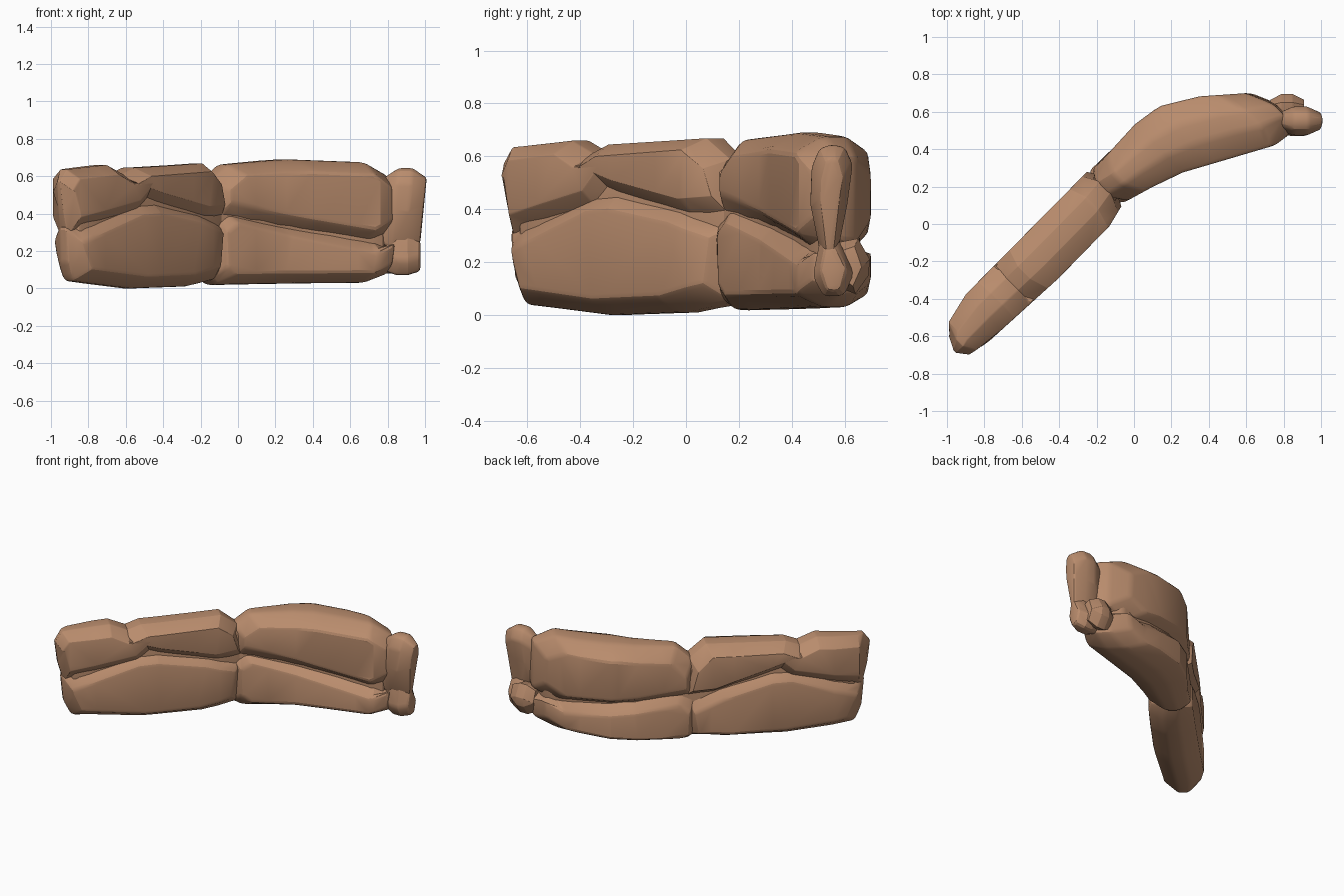
import bpy, bmesh, math
from mathutils import Vector

if "Cube" in bpy.data.objects:
    bpy.data.objects.remove(bpy.data.objects["Cube"], do_unlink=True)

stone = bpy.data.materials.new("warm brown stone")
stone.use_nodes = True
colour = (0.485, 0.262, 0.152, 1)
stone.diffuse_color = colour
bsdf = stone.node_tree.nodes["Principled BSDF"]
bsdf.inputs["Base Color"].default_value = colour
bsdf.inputs["Roughness"].default_value = 0.9

# Front and back faces of the curved wall: (distance along, depth)
FRONT = [(-1.17, -.165), (-1.12, -.13), (-1, -.105), (-.49, -.08), (-.1, -.085),
         (.04, -.12), (.21, -.07), (.38, -.01), (.6, .11), (.83, .235), (1, .26)]
BACK = [(-1.17, -.22), (-1.07, -.33), (-.9, -.37), (.03, -.375), (.1, -.36),
        (.37, -.375), (.54, -.35), (.73, -.235), (1, .0)]
HALF = 0.14
TOP = 0.68


def sample(table, s):
    if s <= table[0][0]:
        return table[0][1]
    for (a, va), (b, vb) in zip(table, table[1:]):
        if s <= b:
            return va + (vb - va) * (s - a) / (b - a)
    return table[-1][1]


def along_wall(co):
    """Bend a flat slab point (along, depth, height) onto the wall's curve."""
    s, t, z = co
    k = (t / HALF + 1) / 2
    d = sample(BACK, s) * (1 - k) + sample(FRONT, s) * k
    # The middle seam runs lower on the back
    bell = max(0, 4 * z / TOP * (1 - z / TOP))
    z -= 0.08 * (1 - k) * max(0, 1 - abs(s - .05) / .65) * bell
    r = math.sqrt(0.5)
    return Vector(((s + d) * r, (s - d) * r, z))


def end_at(x_mid, half_width, lean=0):
    """Place a slab crosswise at the wall's end."""
    return lambda co: Vector((x_mid + co[1] / HALF * half_width + lean * (co[2] - .45),
                              co[0], co[2]))


def rock(name, outline, place, inset=0.05, under=0.05, over=0.05, bevel=0.018,
         depth=1.0, cuts=()):
    """Slab from a closed outline, with sloped lower and upper sides."""
    bm = bmesh.new()
    ss, zs = zip(*outline)
    cs, cz = (min(ss) + max(ss)) / 2, (min(zs) + max(zs)) / 2
    ks = 1 - inset / (max(ss) - cs)
    face = [(cs + (s - cs) * ks, z - over if z > cz else z + under) for s, z in outline]
    rings = [[bm.verts.new((s, t * HALF * depth, z)) for s, z in points]
             for t, points in ((-1, face), (-.35, outline), (.3, outline), (1, face))]
    n = len(outline)
    for lo, hi in zip(rings, rings[1:]):
        for i in range(n):
            j = (i + 1) % n
            bm.faces.new((lo[i], lo[j], hi[j], hi[i]))
    bm.faces.new(rings[0][::-1])
    bm.faces.new(rings[-1])
    bmesh.ops.recalc_face_normals(bm, faces=bm.faces[:])
    sharp = [e for e in bm.edges if e.calc_face_angle(0) > 0.3]
    bmesh.ops.bevel(bm, geom=sharp, offset=bevel, segments=2, profile=0.5,
                    affect='EDGES', clamp_overlap=True)
    for s in cuts:
        bmesh.ops.bisect_plane(bm, geom=bm.verts[:] + bm.edges[:] + bm.faces[:],
                               plane_co=(s, 0, 0), plane_no=(1, 0, 0))
    for v in bm.verts:
        v.co = place(v.co)
    bmesh.ops.triangulate(bm, faces=[f for f in bm.faces if len(f.verts) > 4])
    bmesh.ops.recalc_face_normals(bm, faces=bm.faces[:])
    me = bpy.data.meshes.new(name)
    bm.to_mesh(me)
    bm.free()
    me.materials.append(stone)
    ob = bpy.data.objects.new(name, me)
    bpy.context.collection.objects.link(ob)
    bpy.ops.object.select_all(action='DESELECT')
    ob.select_set(True)
    bpy.context.view_layer.objects.active = ob
    bpy.ops.object.shade_smooth_by_angle(angle=math.radians(18))


BENDS = [-1.07, -.9, -.5, -.25, -.1, .04, .21, .38, .55, .73, .84]

# Main stones of the wall
rock("upper_end_stone",
     [(-1.14, .42), (-1.16, .57), (-1.11, .635), (-.8, .66), (-.68, .61),
      (-.5, .47), (-.62, .37), (-1.1, .28)], along_wall,
     inset=.04, under=.1, over=.05, cuts=BENDS)
rock("upper_middle_stone",
     [(-.76, .585), (-.6, .645), (-.08, .67), (.03, .6), (.07, .37),
      (-.1, .36), (-.5, .43), (-.7, .48)], along_wall, under=.08, over=.045, cuts=BENDS)
rock("lower_left_stone",
     [(-1.12, .33), (-1.1, .14), (-1.05, .04), (-.6, 0), (-.2, .012), (.04, .06),
      (.07, .38), (-.15, .44), (-.5, .49), (-.64, .48), (-1.03, .36)],
     along_wall, inset=0.06, under=.06, over=.085, cuts=BENDS)
rock("upper_right_stone",
     [(.0, .59), (.11, .665), (.5, .69), (.85, .675), (.98, .6), (.99, .28),
      (.86, .22), (.5, .28), (.0, .37)], along_wall, inset=0.06, under=.09, over=.06,
     cuts=BENDS)
rock("lower_right_stone",
     [(-.01, .07), (.05, .025), (.85, .03), (.98, .08), (1.0, .2), (.86, .29),
      (.4, .38), (.06, .45), (-.02, .4)], along_wall, inset=0.06, under=.05, over=.1,
     cuts=BENDS)

# Inner stone filling the seams
rock("wall_core",
     [(-1.06, .12), (.94, .1), (.94, .6), (-1.08, .58)], along_wall,
     inset=0.02, under=.04, over=.04, depth=0.65, cuts=BENDS)

# Small stones closing the end of the wall
rock("end_upper_knob",
     [(.47, .42), (.475, .56), (.505, .63), (.55, .645), (.6, .635), (.63, .57),
      (.61, .42), (.57, .22), (.51, .22)], end_at(.88, .115, .1),
     inset=0.035, under=.02, over=.05, bevel=0.03)
rock("end_lower_knob",
     [(.48, .15), (.52, .07), (.6, .075), (.635, .16), (.57, .3), (.51, .3)],
     end_at(.88, .095), inset=0.03, under=.02, over=.04, bevel=0.025)
rock("end_back_knob",
     [(.54, .12), (.64, .08), (.69, .15), (.695, .21), (.65, .29), (.55, .27)],
     end_at(.82, .09), inset=0.03, under=.03, over=.03, bevel=0.025)
